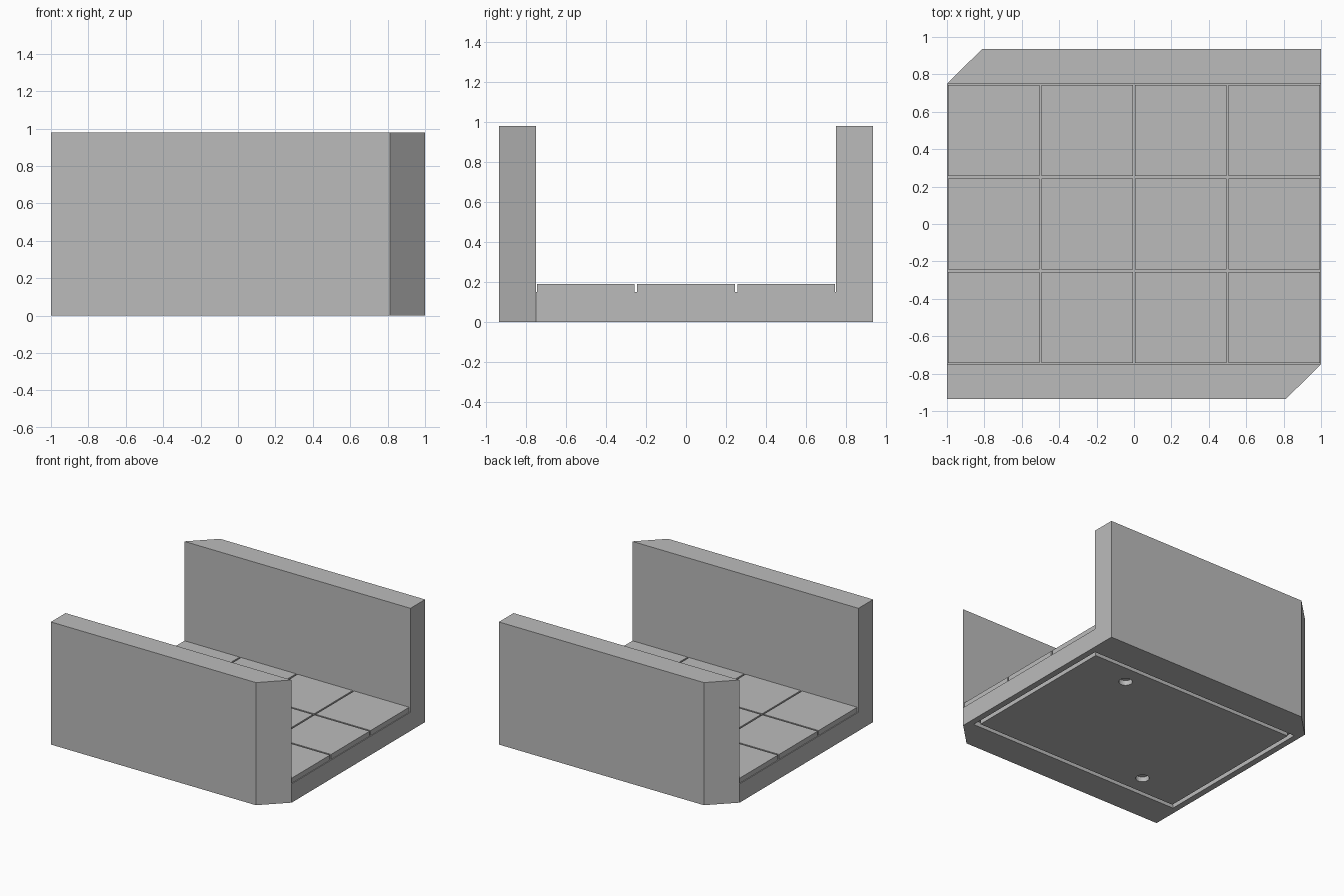
import bpy, bmesh
from math import radians
from mathutils import Matrix

cube = bpy.data.objects.get("Cube")
if cube:
    bpy.data.objects.remove(cube, do_unlink=True)

HALF_Y, INNER_Y = 0.935, 0.75   # outer and inner faces of the walls
WALL_TOP, SLAB_TOP, TILE_TOP = 0.98, 0.15, 0.19
CHAMFER_X = 0.8125
GAP = 0.013                     # joint width between floor tiles

stone = bpy.data.materials.new("stone_grey")
stone.use_nodes = True
grey = (0.5, 0.5, 0.5, 1)
stone.diffuse_color = grey
stone.node_tree.nodes["Principled BSDF"].inputs["Base Color"].default_value = grey


def make(name, bm):
    bmesh.ops.recalc_face_normals(bm, faces=bm.faces)
    mesh = bpy.data.meshes.new(name)
    bm.to_mesh(mesh)
    bm.free()
    mesh.materials.append(stone)
    obj = bpy.data.objects.new(name, mesh)
    bpy.context.collection.objects.link(obj)
    return obj


def add_box(bm, lo, hi):
    size = [b - a for a, b in zip(lo, hi)]
    mid = [(a + b) / 2 for a, b in zip(lo, hi)]
    bmesh.ops.create_cube(bm, size=1, matrix=Matrix.Translation(mid) @ Matrix.Diagonal((*size, 1)))


def cut(target, bm, name):
    cutter = make(name, bm)
    cutter.hide_render = True
    cutter.hide_set(True)
    cutter.display_type = 'WIRE'
    mod = target.modifiers.new(name, 'BOOLEAN')
    mod.operation = 'DIFFERENCE'
    mod.solver = 'EXACT'
    mod.object = cutter


# Corridor body: U-shaped section drawn in the yz plane, extruded along x
bm = bmesh.new()
floor_pts = []
for s in (-1, 1):
    low, mid, top, out_top, out_low = [
        bm.verts.new((-1, s * y, z)) for y, z in
        ((INNER_Y, 0), (INNER_Y, SLAB_TOP), (INNER_Y, WALL_TOP), (HALF_Y, WALL_TOP), (HALF_Y, 0))]
    bm.faces.new((low, mid, top, out_top, out_low))
    floor_pts += [low, mid] if s < 0 else [mid, low]
bm.faces.new(floor_pts)
bmesh.ops.recalc_face_normals(bm, faces=bm.faces)
ends = bmesh.ops.extrude_face_region(bm, geom=bm.faces[:], use_keep_orig=True)
for v in ends["geom"]:
    if isinstance(v, bmesh.types.BMVert):
        v.co.x = 1
# Drop the section walls left inside the solid
inner = [f for f in bm.faces if all(abs(abs(v.co.y) - INNER_Y) < 1e-4 and v.co.z <= SLAB_TOP + 1e-4
                                    for v in f.verts)
         and len({round(v.co.y, 3) for v in f.verts}) == 1]
bmesh.ops.delete(bm, geom=inner, context='FACES_ONLY')
# Slant one end of each wall, at opposite corners
for v in bm.verts:
    if abs(v.co.y) > HALF_Y - 0.01 and v.co.x * v.co.y < 0:
        v.co.x *= CHAMFER_X
bmesh.ops.recalc_face_normals(bm, faces=bm.faces)
bmesh.ops.dissolve_limit(bm, angle_limit=radians(1), verts=bm.verts[:], edges=bm.edges[:])
body = make("corridor_body", bm)

# Rectangular groove under the base
OUT_X, OUT_Y, W, DEPTH = 0.95, 0.69, 0.035, 0.04
bm = bmesh.new()
rings = [[bm.verts.new((sx * (OUT_X - i), sy * (OUT_Y - i), -0.05))
          for sx, sy in ((-1, -1), (1, -1), (1, 1), (-1, 1))] for i in (0, W)]
for i in range(4):
    j = (i + 1) % 4
    bm.faces.new((rings[0][i], rings[0][j], rings[1][j], rings[1][i]))
up = bmesh.ops.extrude_face_region(bm, geom=bm.faces[:], use_keep_orig=True)
for v in up["geom"]:
    if isinstance(v, bmesh.types.BMVert):
        v.co.z = DEPTH
cut(body, bm, "groove_cutter")

# Two round sockets under the base
bm = bmesh.new()
for s in (-1, 1):
    bmesh.ops.create_cone(bm, cap_ends=True, segments=32, radius1=0.05, radius2=0.05,
                          depth=0.08, matrix=Matrix.Translation((s * 0.5, s * 0.5, 0)))
cut(body, bm, "socket_cutter")

# Floor tiles, four by three
bm = bmesh.new()
half = 0.25 - GAP / 2
for i in range(4):
    for j in range(3):
        x, y = -0.75 + i * 0.5, -0.5 + j * 0.5
        add_box(bm, (x - half, y - half, SLAB_TOP - 0.005), (x + half, y + half, TILE_TOP))
make("floor_tiles", bm)
